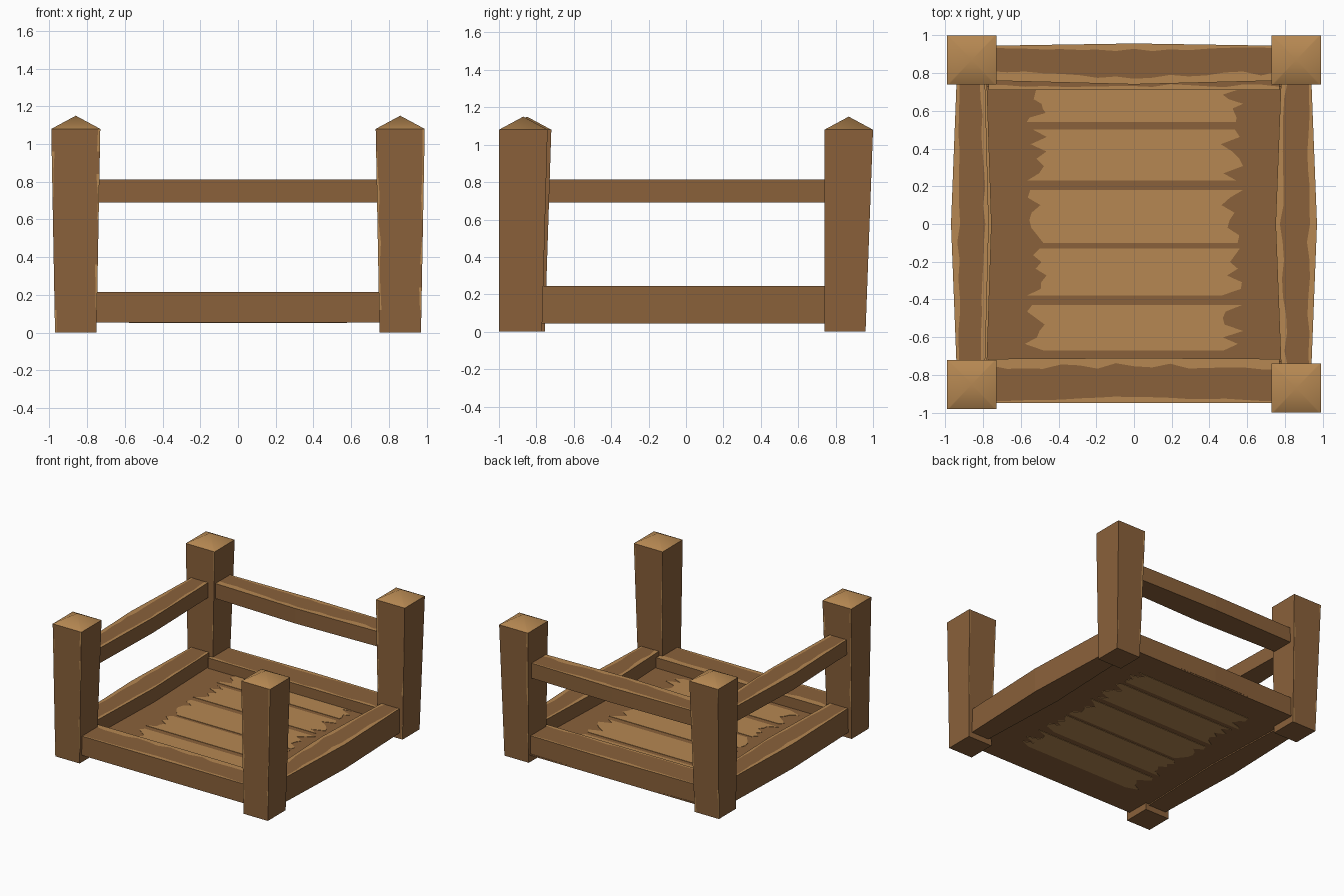
import bpy, bmesh, random
from mathutils import Vector

if "Cube" in bpy.data.objects:
    bpy.data.objects.remove(bpy.data.objects["Cube"])

random.seed(4)


def material(name, rgb):
    m = bpy.data.materials.new(name)
    m.diffuse_color = (*rgb, 1)
    m.use_nodes = True
    m.node_tree.nodes["Principled BSDF"].inputs["Base Color"].default_value = m.diffuse_color
    return m


BROWN = material("brown wood", (0.255, 0.120, 0.043))
LIGHT = material("light wood", (0.465, 0.245, 0.084))


def finish(name, bm):
    bmesh.ops.recalc_face_normals(bm, faces=bm.faces)
    me = bpy.data.meshes.new(name)
    bm.to_mesh(me)
    bm.free()
    me.materials.append(BROWN)
    me.materials.append(LIGHT)
    ob = bpy.data.objects.new(name, me)
    bpy.context.collection.objects.link(ob)
    return ob


# Flared corner post with worn edges and a smooth light cap; rects are (x0, x1, y0, y1)
def post(name, foot, head):
    bm = bmesh.new()
    levels = 9
    rings = []
    for i in range(levels + 1):
        t = i / levels
        x0, x1, y0, y1 = (a + (b - a) * t for a, b in zip(foot, head))
        e, g = random.uniform(.004, .018), random.uniform(.004, .018)
        if i == levels:
            e = g = .012
        rings.append([bm.verts.new((x, y, 1.08 * t)) for x, y in
                      ((x0, y0), (x0 + e, y0), (x1 - g, y0), (x1, y0),
                       (x1, y1), (x1 - g, y1), (x0 + e, y1), (x0, y1))])
    bm.faces.new(rings[0][::-1])
    for p, q in zip(rings, rings[1:]):
        for i in range(8):
            j = (i + 1) % 8
            f = bm.faces.new((p[i], p[j], q[j], q[i]))
            if i in (0, 2, 4, 6) and random.random() < 0.45:
                f.material_index = 1
    apex = bm.verts.new(((head[0] + head[1]) / 2, (head[2] + head[3]) / 2, 1.15))
    top = rings[-1]
    for i in range(8):
        j = (i + 1) % 8
        f = bm.faces.new((top[i], top[j], apex))
        f.material_index = 1
        f.smooth = True
        bm.edges.get((top[i], top[j])).smooth = False
    finish(name, bm)


post("front_left_post", (-.97, -.75, -.975, -.755), (-.99, -.73, -.98, -.72))
post("front_right_post", (.75, .97, -1.0, -.77), (.73, .99, -1.0, -.74))
post("back_left_post", (-.97, -.75, .74, .96), (-.99, -.73, .74, 1.0))
post("back_right_post", (.75, .97, .74, .96), (.73, .99, .74, 1.0))


# Rail along one axis, bowed towards the middle, worn light strips on the top edges
def rail(name, axis, side, outer, inner, z0, z1, worn_out, worn_in):
    bm = bmesh.new()
    half, n = 0.77, 16
    rings = []
    for i in range(n + 1):
        t = -half + 2 * half * i / n
        b = 1 - abs(t) / half
        o = outer[0] + (outer[1] - outer[0]) * b
        k = inner[0] + (inner[1] - inner[0]) * b
        wo = worn_out * (0.3 + 0.7 * b) * random.uniform(0.75, 1.25)
        wi = worn_in * random.uniform(0.6, 1.3)
        section = ((o, z0), (o, z1), (o - wo, z1), (k + wi, z1), (k, z1), (k, z0))
        rings.append([bm.verts.new((t, side * d, z) if axis == "x" else (side * d, t, z))
                      for d, z in section])
    for p, q in zip(rings, rings[1:]):
        for j in range(6):
            m = (j + 1) % 6
            f = bm.faces.new((p[j], p[m], q[m], q[j]))
            f.material_index = 1 if j in (1, 3) else 0
    bm.faces.new(rings[0])
    bm.faces.new(rings[-1])
    finish(name, bm)


rail("front_lower_rail", "x", -1, (.95, .95), (.715, .71), .065, .215, .035, .045)
rail("back_lower_rail", "x", 1, (.94, .95), (.71, .71), .065, .215, .03, .025)
rail("left_lower_rail", "y", -1, (.94, .965), (.78, .755), .045, .245, .04, .02)
rail("right_lower_rail", "y", 1, (.94, .97), (.78, .75), .045, .245, .045, .03)
rail("back_upper_rail", "x", 1, (.945, .957), (.76, .74), .69, .813, .036, .042)
rail("left_upper_rail", "y", -1, (.94, .97), (.79, .77), .69, .813, .04, .022)

# Floor board, running under the front and back rails
for name, depth, z0, z1 in (("floor_board", 1.46, .065, .130),
                            ("floor_underside", 1.89, .055, .066)):
    bm = bmesh.new()
    bmesh.ops.create_cube(bm, size=1)
    for v in bm.verts:
        v.co = Vector((v.co.x * 1.57, v.co.y * depth, z1 if v.co.z > 0 else z0))
    finish(name, bm)

# Worn patches with ragged ends, painted on both sides of the floor
for num, (y0, y1) in enumerate(((.54, .71), (.23, .50), (-.10, .18),
                                (-.38, -.13), (-.67, -.43))):
    steps = 7
    outline = []
    for s in (1, -1):
        for i in range(steps + 1):
            u = i / steps if s > 0 else 1 - i / steps
            outline.append((s * (0.52 + random.uniform(-.06, .06)), y0 + (y1 - y0) * u))
    for label, z in (("top", 0.130), ("under", 0.052)):
        bm = bmesh.new()
        f = bm.faces.new([bm.verts.new((x, y, z)) for x, y in outline])
        ext = bmesh.ops.extrude_face_region(bm, geom=[f])
        for v in ext["geom"]:
            if isinstance(v, bmesh.types.BMVert):
                v.co.z += 0.003
        for f in bm.faces:
            f.material_index = 1
        finish(f"worn_patch_{label}_{num + 1}", bm)
